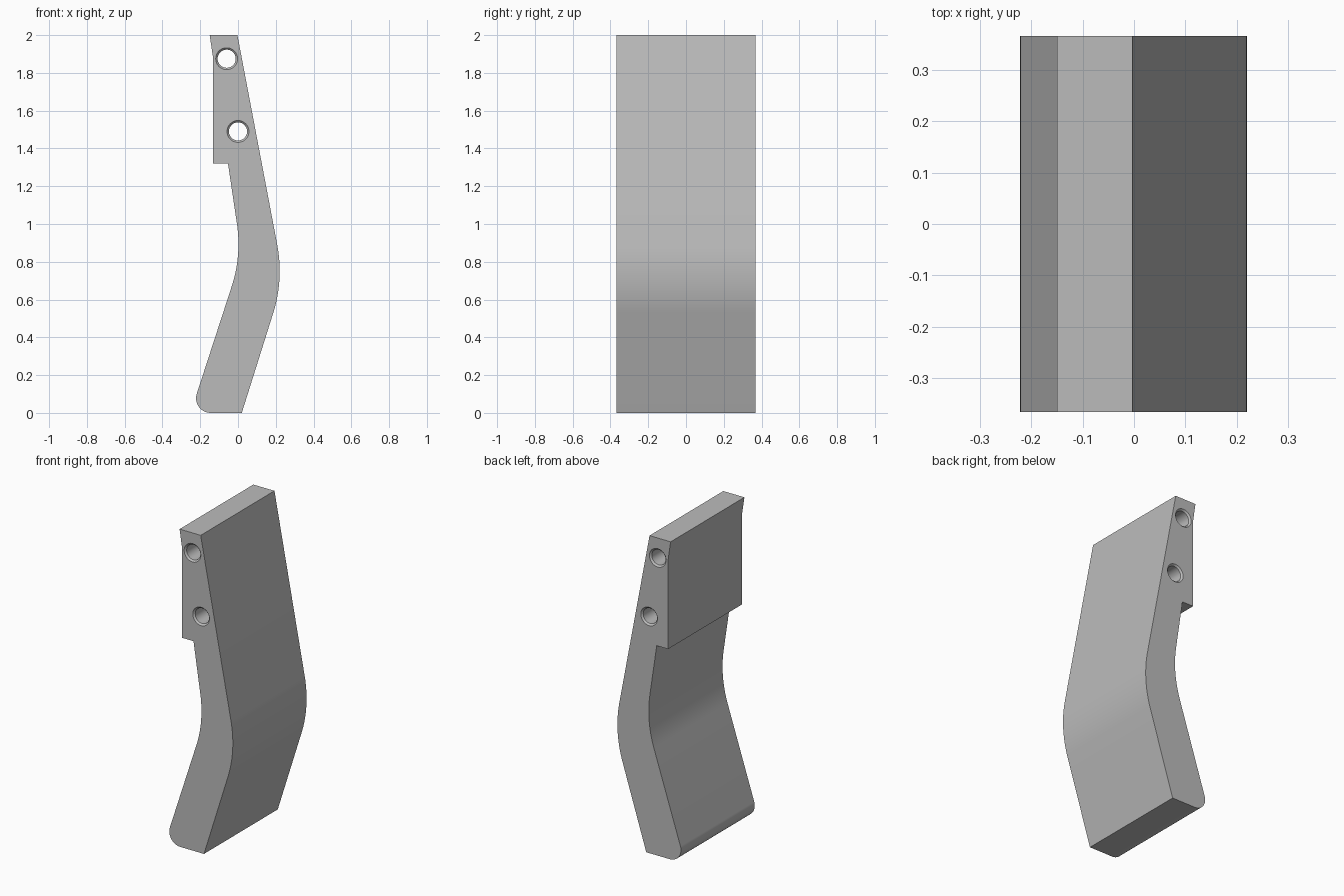
import bpy
import bmesh
from math import cos, sin, pi, radians
from mathutils import Vector

if "Cube" in bpy.data.objects:
    bpy.data.objects.remove(bpy.data.objects["Cube"], do_unlink=True)

HALF_WIDTH = 0.367

grey = bpy.data.materials.new("plain grey")
grey.use_nodes = True
colour = (0.5, 0.5, 0.5, 1)
grey.diffuse_color = colour
grey.node_tree.nodes["Principled BSDF"].inputs["Base Color"].default_value = colour


def rounded_outline(corners, steps=16):
    """Outline from (x, z, radius) corners, each rounded by a tangent arc."""
    points = []
    for i, (x, z, radius) in enumerate(corners):
        corner = Vector((x, z))
        if not radius:
            points.append(corner)
            continue
        before = (Vector(corners[i - 1][:2]) - corner).normalized()
        after = (Vector(corners[(i + 1) % len(corners)][:2]) - corner).normalized()
        half = before.angle(after) / 2
        centre = corner + (before + after).normalized() * radius / sin(half)
        reach = radius * cos(half) / sin(half)
        start = corner + before * reach - centre
        end = corner + after * reach - centre
        turn = start.angle(end)
        for k in range(steps + 1):
            t = k / steps
            arc = (start * sin((1 - t) * turn) + end * sin(t * turn)) / sin(turn)
            points.append(centre + arc)
    return points


def make_object(name, bm):
    bmesh.ops.recalc_face_normals(bm, faces=bm.faces)
    mesh = bpy.data.meshes.new(name)
    bm.to_mesh(mesh)
    bm.free()
    mesh.materials.append(grey)
    obj = bpy.data.objects.new(name, mesh)
    bpy.context.collection.objects.link(obj)
    return obj


# Bent blade: side profile extruded across the width
corners = [
    (-0.15, 2, 0), (-0.132, 1.88, 0), (-0.132, 1.32, 0), (-0.053, 1.32, 0),
    (0.0194, 0.832, 0.72), (-0.2513, 0, 0.0777), (0.02, 0, 0),
    (0.2425, 0.7065, 0.74), (-0.003, 2, 0),
]
bm = bmesh.new()
face = bm.faces.new([bm.verts.new((p.x, -HALF_WIDTH, p.y)) for p in rounded_outline(corners)])
extruded = bmesh.ops.extrude_face_region(bm, geom=[face])["geom"]
bmesh.ops.translate(bm, vec=(0, 2 * HALF_WIDTH, 0),
                    verts=[v for v in extruded if isinstance(v, bmesh.types.BMVert)])
blade = make_object("bent_blade", bm)

# Two through bolt holes, chamfered at both ends
bm = bmesh.new()
SIDES = 48
bore, lip = 0.048, 0.01
stations = [(-HALF_WIDTH - lip, bore + 2 * lip), (-HALF_WIDTH + lip, bore),
            (HALF_WIDTH - lip, bore), (HALF_WIDTH + lip, bore + 2 * lip)]
for x, z in [(-0.06, 1.875), (0, 1.49)]:
    rings = [[bm.verts.new((x + r * cos(2 * pi * k / SIDES), y, z + r * sin(2 * pi * k / SIDES)))
              for k in range(SIDES)] for y, r in stations]
    for a, b in zip(rings, rings[1:]):
        for k in range(SIDES):
            n = (k + 1) % SIDES
            bm.faces.new((a[k], a[n], b[n], b[k]))
    bm.faces.new(rings[0])
    bm.faces.new(rings[-1])
cutter = make_object("bolt_hole_cutter", bm)
cutter.hide_render = True

cut = blade.modifiers.new("bolt holes", "BOOLEAN")
cut.operation = "DIFFERENCE"
cut.solver = "EXACT"
cut.object = cutter
bpy.ops.object.select_all(action="DESELECT")
blade.select_set(True)
bpy.context.view_layer.objects.active = blade
bpy.ops.object.modifier_apply(modifier=cut.name)
bpy.data.objects.remove(cutter, do_unlink=True)

bpy.ops.object.shade_smooth_by_angle(angle=radians(30))
